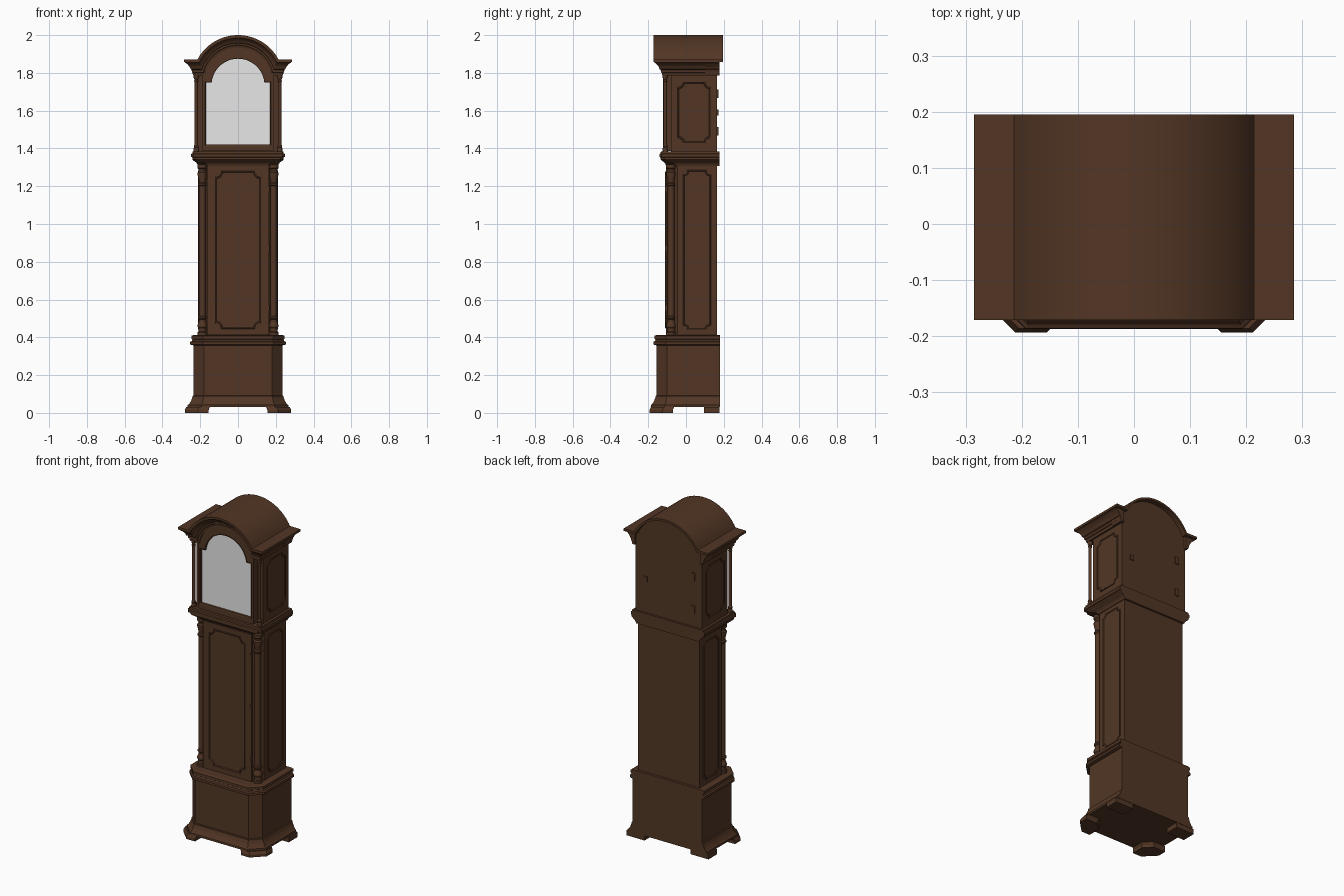
import bpy
import bmesh
from math import sin, cos, pi, sqrt, asin, radians

old = bpy.data.objects.get("Cube")
if old:
    bpy.data.objects.remove(old)


def material(name, color, rough):
    m = bpy.data.materials.new(name)
    m.use_nodes = True
    m.diffuse_color = color
    bsdf = m.node_tree.nodes["Principled BSDF"]
    bsdf.inputs["Base Color"].default_value = color
    bsdf.inputs["Roughness"].default_value = rough
    return m


WOOD = material("dark_wood", (0.085, 0.037, 0.018, 1), 0.6)
PALE = material("pale_glass", (0.8, 0.8, 0.8, 1), 0.4)


def loft(name, rings, closed=True, first=True, last=True, mat=WOOD, smooth=True):
    """Skin a list of equally long point rings, with optional end caps."""
    bm = bmesh.new()
    rows = [[bm.verts.new(p) for p in ring] for ring in rings]
    n = len(rows[0])
    for a, b in zip(rows, rows[1:]):
        for i in range(n if closed else n - 1):
            j = (i + 1) % n
            bm.faces.new((a[i], a[j], b[j], b[i]))
    if closed and first:
        bm.faces.new(rows[0][::-1])
    if closed and last:
        bm.faces.new(rows[-1])
    bmesh.ops.recalc_face_normals(bm, faces=bm.faces)
    me = bpy.data.meshes.new(name)
    bm.to_mesh(me)
    bm.free()
    me.materials.append(mat)
    ob = bpy.data.objects.new(name, me)
    bpy.context.collection.objects.link(ob)
    if smooth:
        bpy.ops.object.select_all(action="DESELECT")
        ob.select_set(True)
        bpy.context.view_layer.objects.active = ob
        bpy.ops.object.shade_smooth_by_angle(angle=radians(25))
    return ob


def box(name, x0, x1, y0, y1, z0, z1):
    ring = [(x0, y0), (x1, y0), (x1, y1), (x0, y1)]
    return loft(name, [[(x, y, z) for x, y in ring] for z in (z0, z1)], smooth=False)


def footprint(z, hx, front, back, cut):
    """Flat-backed plan with both front corners cut off."""
    half = [(hx - cut, front), (hx, front + cut), (hx, back)]
    return [(x, y, z) for x, y in half] + [(-x, y, z) for x, y in half[::-1]]


def moulding(name, hx, front, back, cut, steps):
    """Stack of offset footprints; steps are (height, overhang)."""
    rings = [footprint(z, hx + o, front - o, back, cut + o * 0.586) for z, o in steps]
    return loft(name, rings, smooth=False)


def lathe(name, x, y, profile, sides=20):
    return loft(name, [[(x + r * cos(2 * pi * i / sides), y + r * sin(2 * pi * i / sides), z)
                        for i in range(sides)] for r, z in profile])


def panel(name, place, w, h, notch):
    """Raised bead around a panel with scooped corners; place maps (u, v, depth)."""
    rings = []
    for inset, depth in ((0, -0.002), (0.001, 0.004), (0.004, 0.005), (0.008, 0.001)):
        pts = []
        for q, (sx, sy) in enumerate(((1, 1), (-1, 1), (-1, -1), (1, -1))):
            cx, cy = sx * (w / 2 - inset), sy * (h / 2 - inset)
            for k in range(7):
                a = q * pi / 2 + 3 * pi / 2 - k * pi / 12
                pts.append(place(cx + notch * cos(a), cy + notch * sin(a), depth))
        rings.append(pts)
    return loft(name, rings, first=False)


# plinth, from the flared skirting to the cap moulding
BASE = (0.235, -0.155, 0.18, 0.055)
moulding("skirting", *BASE, [(0.03, 0.032), (0.042, 0.031), (0.046, 0.024), (0.065, 0.013),
                             (0.082, 0.007), (0.09, 0.007), (0.092, 0)])
moulding("plinth", *BASE, [(0.09, 0), (0.362, 0)])
moulding("plinth_cap", *BASE, [(0.358, 0.003), (0.362, 0.018), (0.376, 0.018), (0.38, 0.01),
                               (0.388, 0.006), (0.392, 0.012), (0.408, 0.012), (0.412, 0.0)])

# bracket feet
foot = [(0.155, -0.193), (0.212, -0.193), (0.281, -0.124), (0.281, -0.07), (0.2, -0.07), (0.155, -0.115)]
for s, side in ((1, "left"), (-1, "right")):
    rings = [[(s * (x - o), y + o, z) for x, y in foot] for z, o in ((0, 0), (0.016, 0), (0.031, 0.007))]
    loft("front_foot_" + side, rings, smooth=False)
    box("back_foot_" + side, s * 0.155, s * 0.276, 0.095, 0.178, 0, 0.031)

# trunk with long door
TRUNK = (0.208, -0.096, 0.165, 0.05)
moulding("trunk", *TRUNK, [(0.4, 0), (1.33, 0)])
box("trunk_door", -0.163, 0.163, -0.105, -0.09, 0.415, 1.312)
panel("trunk_door_panel", lambda u, v, d: (u, -0.105 - d, 0.8625 + v), 0.245, 0.835, 0.032)
for i, z in enumerate((0.555, 0.87, 1.185)):
    box("trunk_hinge_%d" % i, 0.155, 0.167, -0.111, -0.1, z - 0.014, z + 0.014)

# corner columns of the trunk
column = [(0.026, 0.41), (0.026, 0.425), (0.021, 0.43), (0.021, 0.45), (0.025, 0.455), (0.026, 0.463),
          (0.023, 0.472), (0.018, 0.482), (0.018, 0.495), (0.023, 0.5), (0.023, 0.508), (0.018, 0.514),
          (0.018, 1.2), (0.023, 1.206), (0.023, 1.214), (0.017, 1.22), (0.02, 1.24), (0.025, 1.262),
          (0.025, 1.272), (0.019, 1.28), (0.019, 1.29), (0.026, 1.297), (0.026, 1.315)]
slim = [(0.014, 1.38), (0.014, 1.4), (0.011, 1.405), (0.013, 1.414), (0.009, 1.422), (0.009, 1.75),
        (0.012, 1.756), (0.009, 1.764), (0.014, 1.776), (0.014, 1.79)]
for s, side in ((1, "left"), (-1, "right")):
    lathe("trunk_column_" + side, s * 0.189, -0.079, column)
    lathe("hood_column_" + side, s * 0.221, -0.11, slim, 16)
    panel("trunk_side_panel_" + side, lambda u, v, d: (s * (0.208 + d), 0.058 + u, 0.8625 + v),
          0.147, 0.845, 0.022)
    panel("hood_side_panel_" + side, lambda u, v, d: (s * (0.225 + d), 0.043 + u, 1.59 + v),
          0.175, 0.325, 0.028)

# moulding between trunk and hood
loft("waist_moulding", [footprint(z, 0.212 + o, -0.105 - o, 0.177, c) for z, o, c in (
    (1.308, 0, 0.05), (1.318, 0.004, 0.05), (1.326, 0.01, 0.045), (1.336, 0.024, 0.035),
    (1.342, 0.03, 0.02), (1.352, 0.03, 0.02), (1.355, 0.036, 0.012), (1.37, 0.036, 0.012),
    (1.374, 0.03, 0.008), (1.384, 0.028, 0.008))], smooth=False)


def arc(zs, r, zc, n=32):
    """Arch from right to left, springing at height zs."""
    a = asin((zs - zc) / r)
    return [(r * cos(a + (pi - 2 * a) * i / n), zc + r * sin(a + (pi - 2 * a) * i / n))
            for i in range(n + 1)]


def arch_outline(w, z0, zs, r, zc=1.757):
    return [(-w, z0), (w, z0), (w, zs)] + arc(zs, r, zc) + [(-w, zs)]


def at_y(outline, y):
    return [(x, y, z) for x, z in outline]


# hood case with arched top
case = arch_outline(0.225, 1.375, 1.86, 0.234)
loft("hood_case", [at_y(case, y) for y in (-0.08, 0.165)])

# arched hood door and glass
outer = arch_outline(0.187, 1.386, 1.79, 0.183)
rim = arch_outline(0.174, 1.416, 1.755, 0.145, 1.735)
pane = arch_outline(0.17, 1.421, 1.75, 0.14, 1.735)
loft("hood_door", [at_y(outer, -0.075), at_y(outer, -0.12), at_y(rim, -0.12), at_y(rim, -0.123),
                   at_y(pane, -0.12), at_y(pane, -0.1)], first=False, last=False)
loft("hood_glass", [at_y(pane, y) for y in (-0.106, -0.101)], mat=PALE, smooth=False)

# cornice sweeping along the sides, the front shoulders and over the arch
rows = []
for y, z, r, w in ((-0.07, 1.785, 0.176, 0.226), (-0.125, 1.785, 0.176, 0.236),
                   (-0.128, 1.8, 0.186, 0.239), (-0.133, 1.803, 0.19, 0.243),
                   (-0.134, 1.816, 0.2, 0.244), (-0.141, 1.82, 0.204, 0.251),
                   (-0.145, 1.833, 0.212, 0.256), (-0.154, 1.845, 0.221, 0.266),
                   (-0.167, 1.854, 0.228, 0.28), (-0.167, 1.862, 0.234, 0.281)):
    rows.append([(w, 0.178, z), (w, y, z)] + at_y(arc(z, r, 1.757), y) + [(-w, y, z), (-w, 0.178, z)])
loft("cornice", rows, closed=False)

# filler behind the cornice ends
for s, side in ((1, "left"), (-1, "right")):
    prof = [(0.22, 1.785), (0.238, 1.788), (0.25, 1.825), (0.28, 1.86), (0.22, 1.862)]
    loft("cornice_end_" + side, [at_y([(s * x, z) for x, z in prof], y) for y in (0.1, 0.178)], smooth=False)

# thin arched roof
top = [(0.285, 1.872)] + arc(1.872, 0.243, 1.757) + [(-0.285, 1.872)]
under = [(0.285, 1.858)] + arc(1.858, 0.23, 1.757) + [(-0.285, 1.858)]
loft("roof", [at_y(top + under[::-1], y) for y in (-0.171, 0.195)])

# hinges and lock plate on the back
for name, x, z, h in (("back_hinge_low", -0.165, 1.49, 0.045), ("back_hinge_high", -0.165, 1.69, 0.045),
                      ("back_lock", 0.155, 1.59, 0.03)):
    box(name, x - 0.012, x + 0.012, 0.16, 0.171, z - h / 2, z + h / 2)
